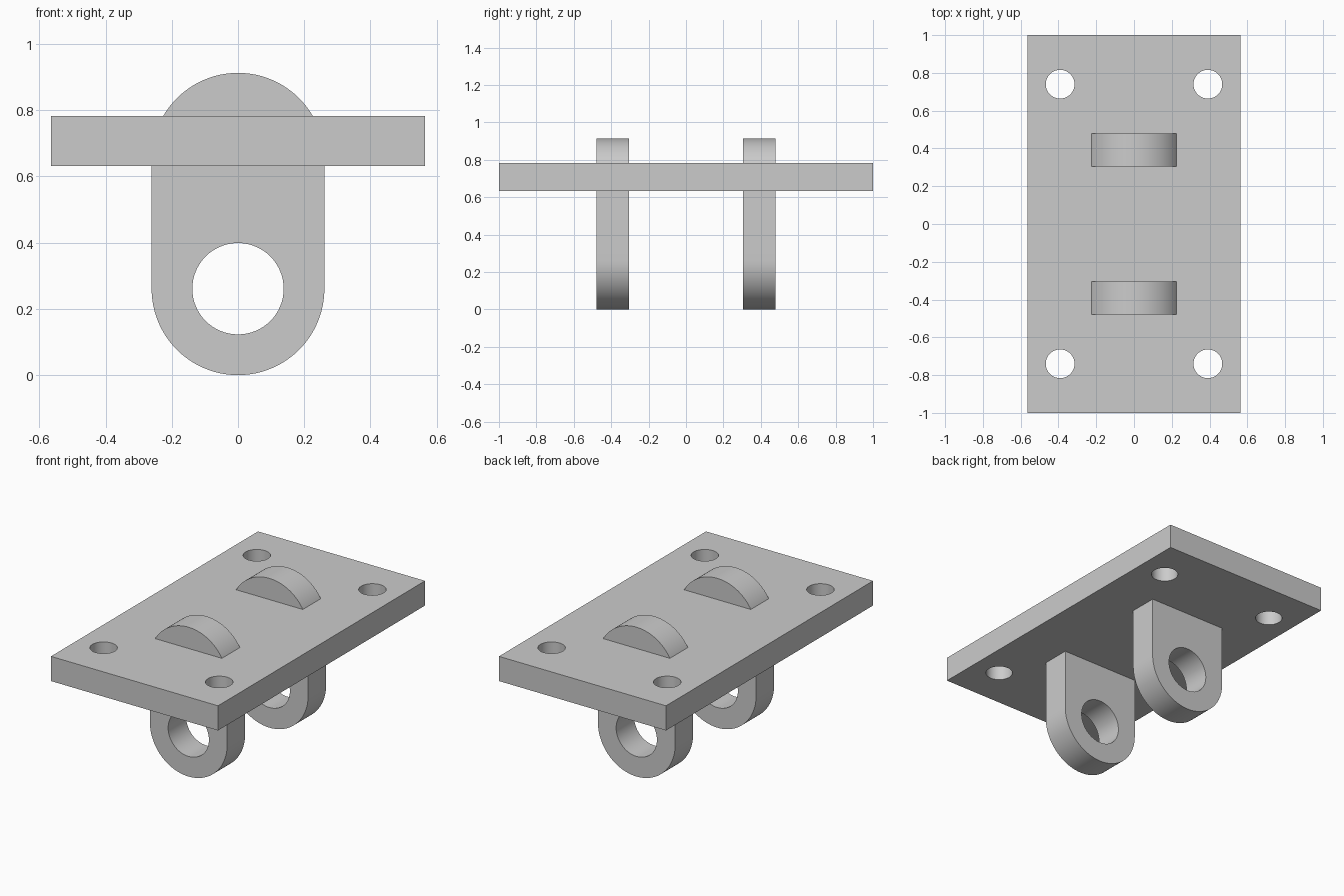
import bpy
import bmesh
from math import cos, sin, pi, radians
from mathutils import Matrix, Vector

cube = bpy.data.objects.get("Cube")
if cube:
    bpy.data.objects.remove(cube, do_unlink=True)

GREY = (0.6, 0.6, 0.6)
metal = bpy.data.materials.new("plain_grey")
metal.use_nodes = True
metal.diffuse_color = (*GREY, 1)
metal.node_tree.nodes["Principled BSDF"].inputs["Base Color"].default_value = (*GREY, 1)


def arc(cx, cy, radius, start, end, steps):
    return [(cx + radius * cos(start + (end - start) * i / steps),
             cy + radius * sin(start + (end - start) * i / steps))
            for i in range(steps + 1)]


def circle(cx, cy, radius, steps=64):
    return arc(cx, cy, radius, 0, 2 * pi, steps)[:-1]


def extruded(name, loops, depth, matrix):
    """Fill an outline with holes, extrude it along local z and place it."""
    bm = bmesh.new()
    for loop in loops:
        verts = [bm.verts.new((x, y, 0)) for x, y in loop]
        for a, b in zip(verts, verts[1:] + verts[:1]):
            bm.edges.new((a, b))
    bmesh.ops.triangle_fill(bm, use_beauty=True, edges=bm.edges[:], normal=Vector((0, 0, 1)))
    result = bmesh.ops.extrude_face_region(bm, geom=bm.faces[:], use_keep_orig=True)
    moved = [g for g in result["geom"] if isinstance(g, bmesh.types.BMVert)]
    bmesh.ops.translate(bm, verts=moved, vec=(0, 0, depth))
    bmesh.ops.recalc_face_normals(bm, faces=bm.faces[:])
    bm.transform(matrix)
    mesh = bpy.data.meshes.new(name)
    bm.to_mesh(mesh)
    bm.free()
    mesh.materials.append(metal)
    obj = bpy.data.objects.new(name, mesh)
    bpy.context.collection.objects.link(obj)
    bpy.ops.object.select_all(action="DESELECT")
    obj.select_set(True)
    bpy.context.view_layer.objects.active = obj
    bpy.ops.object.shade_smooth_by_angle(angle=radians(30))
    return obj


# Base plate with four bolt holes
HALF_W, HALF_L = 0.565, 1.0
PLATE_Z, PLATE_T = 0.632, 0.151
outline = [(-HALF_W, -HALF_L), (HALF_W, -HALF_L), (HALF_W, HALF_L), (-HALF_W, HALF_L)]
bolt_holes = [circle(sx * 0.391, sy * 0.74, 0.076) for sx in (-1, 1) for sy in (-1, 1)]
extruded("base_plate", [outline] + bolt_holes, PLATE_T, Matrix.Translation((0, 0, PLATE_Z)))

# Round-ended lugs passing through the plate, each with a pin hole
R = 0.261
LUG_T = 0.174
lug = arc(0, R, R, pi, 2 * pi, 48) + arc(0, 0.652, R, 0, pi, 48)
pin_hole = circle(0, R, 0.138)
for name, y in (("front_lug", -0.391), ("back_lug", 0.391)):
    upright = Matrix.Translation((0, y + LUG_T / 2, 0)) @ Matrix.Rotation(pi / 2, 4, "X")
    extruded(name, [lug, pin_hole], LUG_T, upright)
